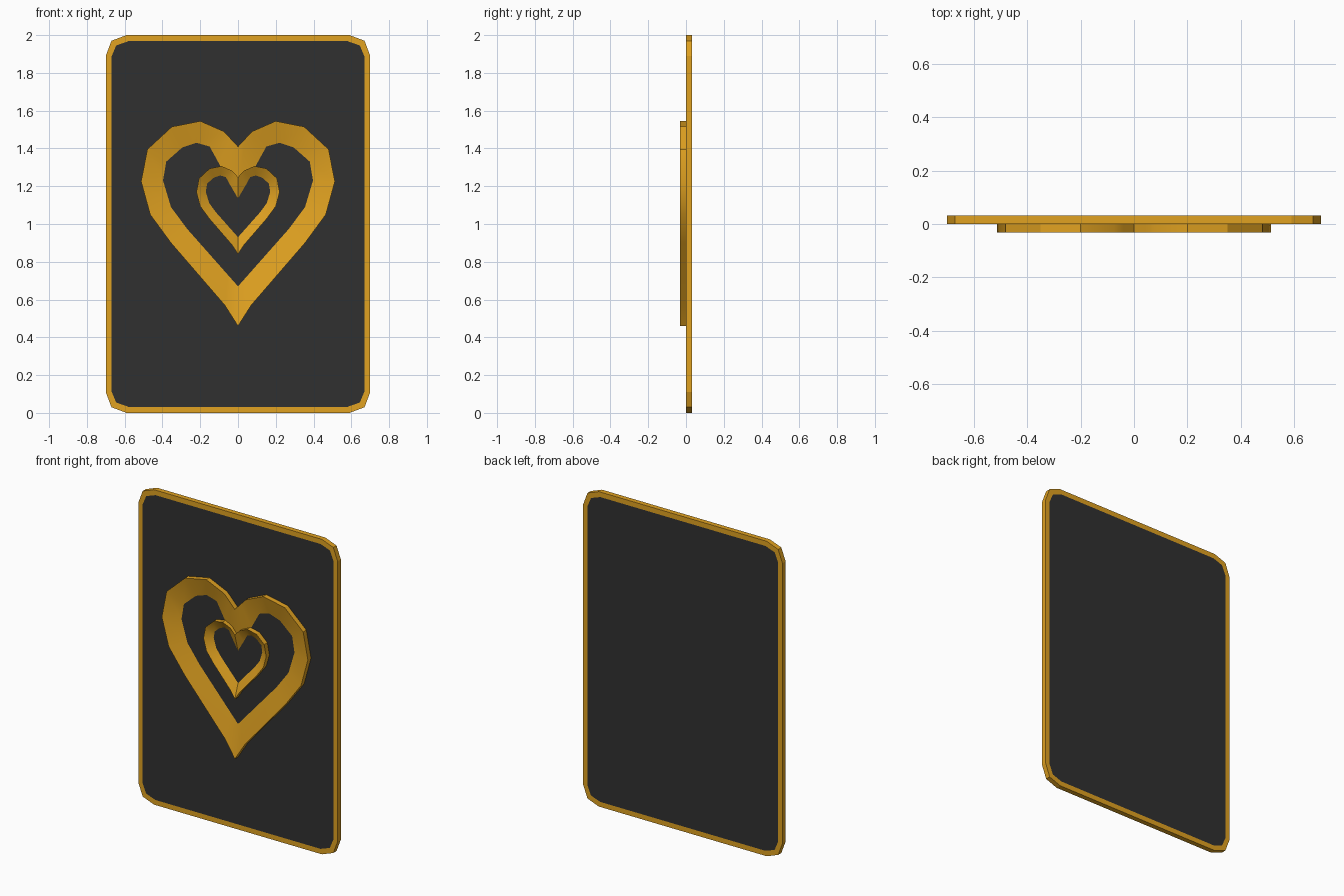
import bpy, math

if "Cube" in bpy.data.objects:
    bpy.data.objects.remove(bpy.data.objects["Cube"])

DEPTH = 0.032


def material(name, rgb):
    m = bpy.data.materials.new(name)
    m.diffuse_color = (*rgb, 1)
    m.use_nodes = True
    m.node_tree.nodes["Principled BSDF"].inputs["Base Color"].default_value = m.diffuse_color
    return m


GOLD = material("gold", (0.75, 0.36, 0.015))
DARK = material("charcoal", (0.03, 0.03, 0.03))


def skin(name, loops, caps=False):
    """Bridge matching (outline, y) loops, listed back to front."""
    n = len(loops[0][0])
    verts = [(x, y, z) for pts, y in loops for x, z in pts]
    faces = [(k * n + i, k * n + (i + 1) % n, (k + 1) * n + (i + 1) % n, (k + 1) * n + i)
             for k in range(len(loops) - 1) for i in range(n)]
    rim = len(faces)
    if caps:
        faces += [tuple(reversed(range(n))), tuple(range(len(verts) - n, len(verts)))]
    mesh = bpy.data.meshes.new(name)
    mesh.from_pydata(verts, [], faces)
    mesh.materials.append(GOLD)
    mesh.materials.append(DARK)
    for p in mesh.polygons[rim:]:
        p.material_index = 1
    ob = bpy.data.objects.new(name, mesh)
    bpy.context.collection.objects.link(ob)
    return ob


def card_outline(corner):
    pts = []
    for sx, sz in ((1, 1), (-1, 1), (-1, -1), (1, -1)):
        pts += [(sx * x, 1 + sz * z) for x, z in corner[::sx * sz]]
    return pts


def heart_outline(half, scale, lift):
    pts = [(-x, z) for x, z in half] + half[-2:0:-1]
    return [(x * scale, z * scale + lift) for x, z in pts]


# Card: gold rim around flush dark panels on both sides
outer = card_outline([(0.70, 0.89), (0.67, 0.97), (0.59, 1.0)])
inner = card_outline([(0.67, 0.885), (0.645, 0.945), (0.58, 0.968)])
skin("card", [(inner, DEPTH), (outer, DEPTH), (outer, 0), (inner, 0)], caps=True)

# Hearts: straight outer wall, face sloping inward down to the card
HEART_OUT = [(0, 1.41), (0.04, 1.453), (0.075, 1.49), (0.20, 1.545), (0.35, 1.515),
             (0.48, 1.395), (0.513, 1.225), (0.465, 1.05), (0.355, 0.90),
             (0.07, 0.57), (0, 0.46)]
HEART_IN = [(0, 1.147), (0.095, 1.31), (0.15, 1.41), (0.22, 1.43), (0.295, 1.405),
            (0.38, 1.33), (0.397, 1.23), (0.355, 1.09), (0.27, 0.975),
            (0.055, 0.732), (0, 0.67)]
for name, scale, lift in (("large_heart", 1, 0), ("small_heart", 0.43, 0.642)):
    o = heart_outline(HEART_OUT, scale, lift)
    i = heart_outline(HEART_IN, scale, lift)
    ob = skin(name, [(o, 0), (o, -DEPTH), (i, 0)])
    bpy.ops.object.select_all(action='DESELECT')
    ob.select_set(True)
    bpy.context.view_layer.objects.active = ob
    bpy.ops.object.shade_smooth_by_angle(angle=math.radians(30))
